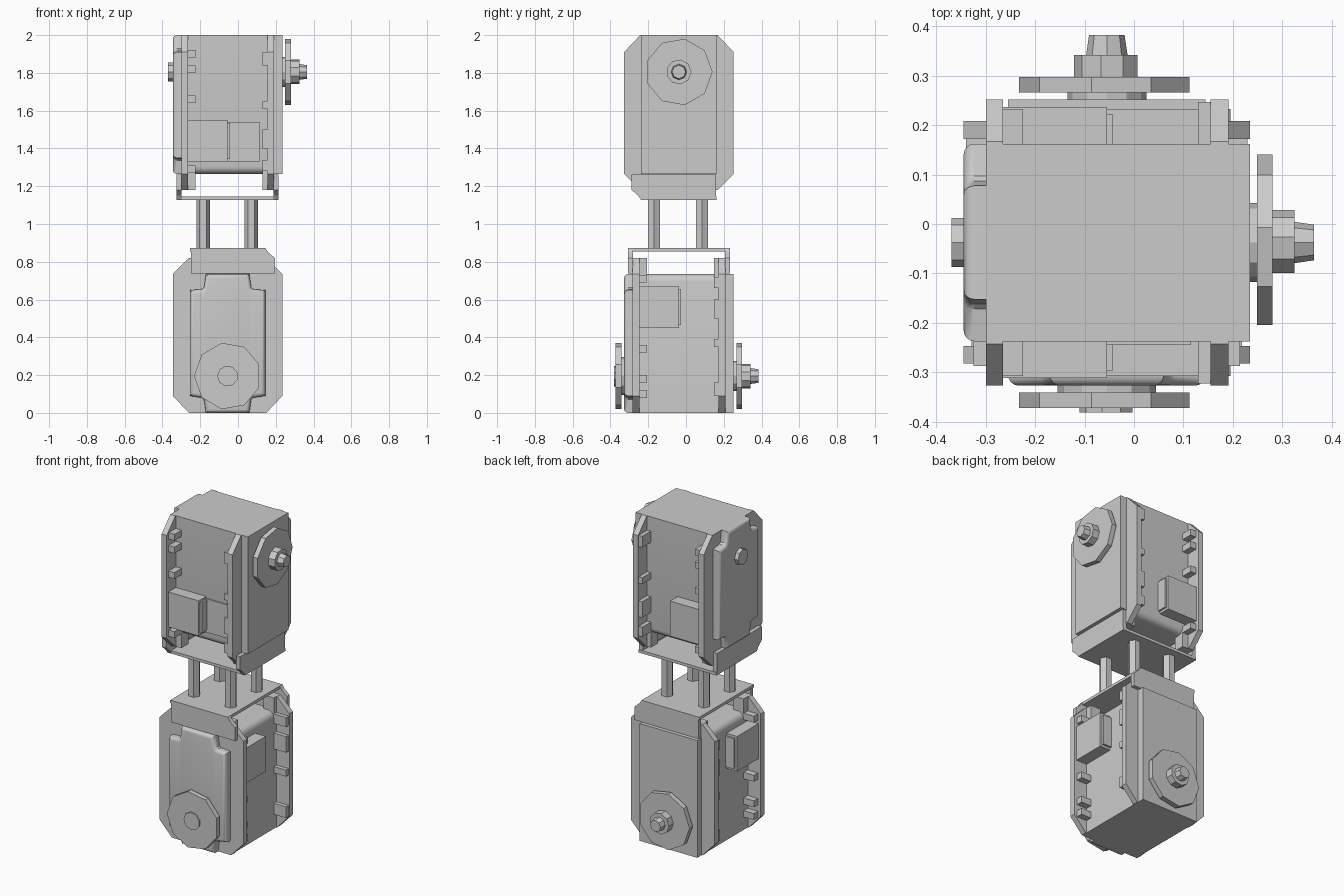
import bpy, bmesh, math
from mathutils import Matrix, Vector

cube = bpy.data.objects.get("Cube")
if cube:
    bpy.data.objects.remove(cube)

GREY = (0.6, 0.6, 0.6, 1)
mat = bpy.data.materials.new("plain_grey")
mat.use_nodes = True
mat.diffuse_color = GREY
mat.node_tree.nodes["Principled BSDF"].inputs["Base Color"].default_value = GREY

CX, CY = -0.055, -0.0375
# Motor frame: x = width, y = shaft axis, z = distance from the shaft end
LOWER = Matrix.Translation((CX, CY, 0))
UPPER = Matrix.Translation((CX, CY, 2)) @ Matrix(
    ((0, 1, 0, 0), (1, 0, 0, 0), (0, 0, -1, 0), (0, 0, 0, 1)))


def finish(name, bm, frame, smooth=False):
    bmesh.ops.transform(bm, matrix=frame, verts=bm.verts)
    bmesh.ops.recalc_face_normals(bm, faces=bm.faces)
    me = bpy.data.meshes.new(name)
    bm.to_mesh(me)
    bm.free()
    me.materials.append(mat)
    ob = bpy.data.objects.new(name, me)
    bpy.context.collection.objects.link(ob)
    if smooth:
        bpy.ops.object.select_all(action='DESELECT')
        ob.select_set(True)
        bpy.context.view_layer.objects.active = ob
        bpy.ops.object.shade_smooth_by_angle(angle=math.radians(35))


def add_box(bm, lo, hi):
    lo, hi = Vector(lo), Vector(hi)
    m = Matrix.Translation((lo + hi) / 2) @ Matrix.Diagonal((*(hi - lo), 1))
    return bmesh.ops.create_cube(bm, size=1, matrix=m)["verts"]


def add_plate(bm, profile, y0, y1):
    """Extrude a width/height profile along the shaft axis."""
    face = bm.faces.new([bm.verts.new((w, y0, h)) for w, h in profile])
    new = bmesh.ops.extrude_face_region(bm, geom=[face])["geom"]
    bmesh.ops.translate(bm, vec=(0, y1 - y0, 0),
                        verts=[v for v in new if isinstance(v, bmesh.types.BMVert)])
    return face


def add_disc(bm, y0, y1, r0, r1, sides, flip):
    """Round part on the shaft axis, one corner pointing to the ground."""
    turn = Matrix.Rotation(math.pi / 2, 4, 'X') @ Matrix.Rotation(flip * math.pi / 2, 4, 'Z')
    m = Matrix.Translation((0, (y0 + y1) / 2, 0.195)) @ turn
    bmesh.ops.create_cone(bm, cap_ends=True, segments=sides, radius1=r1, radius2=r0,
                          depth=y1 - y0, matrix=m)


def build_motor(label, frame, side, flip, rear_horn):
    # core case with rounded far edges
    bm = bmesh.new()
    add_box(bm, (-.2, -.245, 0), (.2, .245, .735))
    edges = [e for e in bm.edges if all(v.co.z > .7 for v in e.verts)
             and abs(e.verts[0].co.x - e.verts[1].co.x) < .01]
    bmesh.ops.bevel(bm, geom=edges, offset=.04, segments=5, profile=.5, affect='EDGES')
    finish(label + "_case", bm, frame, True)

    # flat face on the shaft side
    bm = bmesh.new()
    add_box(bm, (-.2, .245, 0), (.2, .29, .735))
    finish(label + "_shaft_face", bm, frame)

    # eight sided flanges at both ends
    octagon = [(-.205, 0), (.205, 0), (.29, .09), (.29, .735),
               (.205, .82), (-.205, .82), (-.29, .735), (-.29, .09)]
    for end, y0, y1 in (("rear", -.245, -.21), ("shaft", .21, .246)):
        bm = bmesh.new()
        add_plate(bm, octagon, y0, y1)
        finish(f"{label}_{end}_flange", bm, frame)

    # small tabs along the inside of the flanges, and bosses under the bracket
    bm = bmesh.new()
    for s in (-1, 1):
        def tab(y0, y1, h0, h1, w0=.19, w1=.27):
            add_box(bm, (min(s * w0, s * w1), y0, h0), (max(s * w0, s * w1), y1, h1))
        for h in (.08, .16, .32, .63, .69):
            tab(-.22, -.17, h, h + .04)
        for h0, h1 in ((.09, .16), (.35, .39), (.5, .6), (.66, .72)):
            tab(.185, .22, h0, h1, w1=.285)
        tab(-.22, -.17, .72, .82, .13, .2)
        tab(.185, .22, .72, .82, .13, .2)
    finish(label + "_flange_tabs", bm, frame)

    # rear cover: cross shape with soft outer rim
    bm = bmesh.new()
    half = [(.115, 0), (.125, .07), (.135, .08), (.2, .09),
            (.2, .65), (.135, .655), (.125, .665), (.115, .735)]
    face = add_plate(bm, half + [(-w, h) for w, h in reversed(half)], -.29, -.24)
    rim = [e for e in bm.edges if all(v.co.y < -.28 for v in e.verts)]
    bmesh.ops.bevel(bm, geom=rim, offset=.022, segments=4, profile=.5, affect='EDGES')
    finish(label + "_rear_cover", bm, frame, True)

    # cable sockets on both sides
    for s, word in ((-1, "first"), (1, "second")):
        bm = bmesh.new()
        verts = add_box(bm, (-.213, 0, 0), (0, .075, .22))
        add_box(bm, (-.213, 0, .015), (.012, .06, .205))
        bmesh.ops.transform(bm, verts=bm.verts,
                            matrix=Matrix(((0, s, 0, s * .199), (1, 0, 0, 0),
                                           (0, 0, 1, .45), (0, 0, 0, 1))))
        finish(f"{label}_{word}_socket", bm, frame)

    # output shaft: collar, horn, nut and tip
    bm = bmesh.new()
    for y0, y1, r0, r1, n in ((.28, .306, .08, .08, 12), (.304, .335, .178, .178, 9),
                              (.334, .38, .066, .066, 9), (.379, .42, .042, .036, 8)):
        add_disc(bm, y0, y1, r0, r1, n, flip)
    finish(label + "_shaft_horn", bm, frame)

    # rear axle, with a second horn on one motor
    bm = bmesh.new()
    if rear_horn:
        add_disc(bm, -.306, -.28, .1, .1, 12, flip)
        add_disc(bm, -.335, -.304, .178, .178, 9, flip)
        add_disc(bm, -.344, -.33, .055, .055, 9, flip)
    else:
        add_disc(bm, -.315, -.28, .05, .05, 8, flip)
    finish(label + "_rear_axle", bm, frame)

    # U shaped bracket, longer on one side
    bm = bmesh.new()
    add_box(bm, (-.2, -.27, .855), (.2, .27, .873))
    cheek = [(-.195, .737), (.25, .737), (.25, .82), (.215, .85), (.2, .873), (-.195, .873)]
    for y0, y1 in ((-.27, -.244), (.244, .27)):
        add_plate(bm, [(side * w, h) for w, h in cheek], y0, y1)
    finish(label + "_bracket", bm, frame)


build_motor("lower_motor", LOWER, 1, 1, True)
build_motor("upper_motor", UPPER, -1, -1, False)

# shallow panel beside one socket
bm = bmesh.new()
add_box(bm, (-.208, 0, .46), (-.199, .17, .67))
finish("upper_motor_side_panel", bm, UPPER)

# four hexagonal standoffs between the brackets
for i, x in enumerate((-.185, .07)):
    for j, y in enumerate((-.17, .085)):
        bm = bmesh.new()
        bmesh.ops.create_cone(bm, cap_ends=True, segments=6, radius1=.036, radius2=.036,
                              depth=.27, matrix=Matrix.Translation((x, y, 1))
                              @ Matrix.Rotation(math.pi / 2, 4, 'Z'))
        finish(f"standoff_{i * 2 + j + 1}", bm, Matrix.Identity(4))
